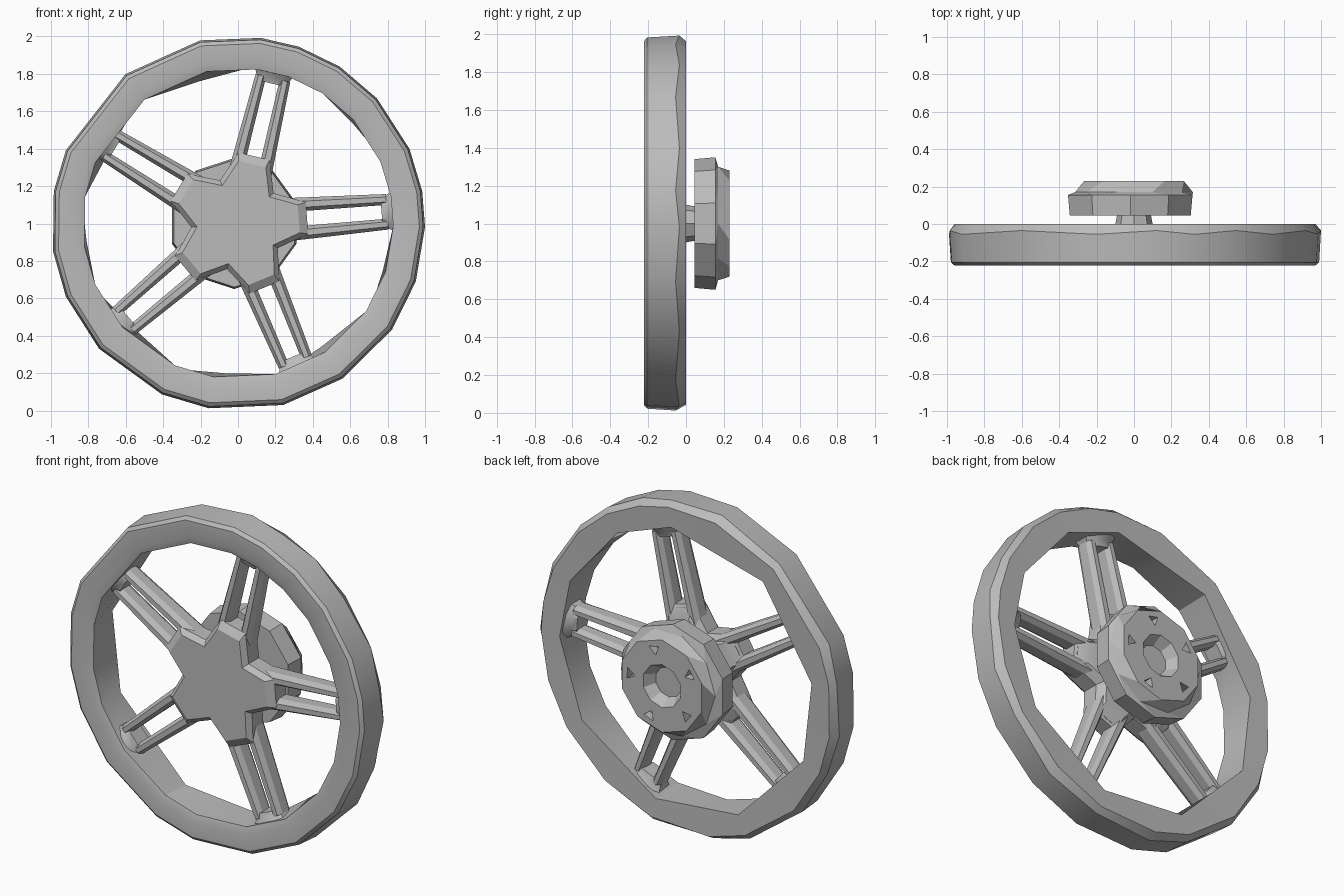
import bpy, bmesh, math
from math import radians, sin, cos

if "Cube" in bpy.data.objects:
    bpy.data.objects.remove(bpy.data.objects["Cube"], do_unlink=True)

metal = bpy.data.materials.new("plain grey metal")
metal.use_nodes = True
GREY = (0.5, 0.5, 0.5, 1)
metal.diffuse_color = GREY
metal.node_tree.nodes["Principled BSDF"].inputs["Base Color"].default_value = GREY
SPOKES = [4.5 + 72 * k for k in range(5)]


def polar(r, deg, y, side=0):
    """Point at radius r on a spoke direction, shifted sideways."""
    a = radians(deg)
    return (r * cos(a) - side * sin(a), y, 1 + r * sin(a) + side * cos(a))


def loft(name, rings, closed=False, smooth=30):
    """Skin a list of equal-sized point rings, capping the ends if open."""
    bm = bmesh.new()
    vr = [[bm.verts.new(p) for p in ring] for ring in rings]
    n = len(vr[0])
    pairs = list(zip(vr, vr[1:])) + ([(vr[-1], vr[0])] if closed else [])
    for a, b in pairs:
        for i in range(n):
            j = (i + 1) % n
            bm.faces.new((a[i], a[j], b[j], b[i]))
    if not closed:
        bm.faces.new(vr[0])
        bm.faces.new(vr[-1])
    bmesh.ops.recalc_face_normals(bm, faces=bm.faces)
    mesh = bpy.data.meshes.new(name)
    bm.to_mesh(mesh)
    bm.free()
    ob = bpy.data.objects.new(name, mesh)
    bpy.context.collection.objects.link(ob)
    mesh.materials.append(metal)
    bpy.ops.object.select_all(action='DESELECT')
    ob.select_set(True)
    bpy.context.view_layer.objects.active = ob
    if smooth:
        bpy.ops.object.shade_smooth_by_angle(angle=radians(smooth))
    return ob


# Rim: unevenly faceted hoop, coarser on its inner back edge
ANGLES = [-1, 10, 23.5, 42, 57, 71, 83, 101.7, 127, 157, 170, 188.5,
          203, 222, 246, 261, 284, 304, 325.5, 342]


def hoop(r, y, wobble=0):
    return [polar(r, a, y - wobble * (i % 2)) for i, a in enumerate(ANGLES)]


inner_back = hoop(0.85, -0.005)
for i in range(1, len(ANGLES), 2):
    a, b = inner_back[i - 1], inner_back[(i + 1) % len(ANGLES)]
    inner_back[i] = tuple((p + q) / 2 for p, q in zip(a, b))
loft("rim", [hoop(0.83, -0.21), hoop(0.87, -0.222), hoop(0.97, -0.222),
             hoop(0.99, -0.205), hoop(1.0, -0.035, 0.02),
             hoop(0.97, 0), inner_back], closed=True)

# Front hub: five-armed star plate tapering towards the back
def star(scale, y):
    pts = []
    for a in SPOKES:
        pts += [polar(0.37 * scale, a, y, s * scale) for s in (-0.085, 0.085)]
        pts.append(polar(0.25 * scale, a + 36, y))
    return pts


loft("front_hub", [star(0.88, -0.2), star(1, -0.17), star(1, -0.07), star(0.8, -0.03)])

# Spokes: paired chamfered bars with a slot between, flared at the rim
def section(r, deg, mid, half, front, back):
    c = half * 0.45
    outline = [(-half, back - 0.03), (-half, front + 0.03), (-c, front),
               (c, front), (half, front + 0.03), (half, back - 0.03),
               (c, back), (-c, back)]
    return [polar(r, deg, y, mid + t) for t, y in outline]


for k, a in enumerate(SPOKES, 1):
    for label, s in (("right", -1), ("left", 1)):
        loft(f"spoke_{k}_{label}_bar",
             [section(0.25, a, s * 0.078, 0.038, -0.17, -0.04),
              section(0.8, a, s * 0.066, 0.029, -0.165, -0.05)])
    loft(f"spoke_{k}_root", [section(0.22, a, 0, 0.09, -0.185, -0.04),
                             section(0.355, a, 0, 0.06, -0.155, -0.06)])
    loft(f"spoke_{k}_foot", [section(0.77, a, 0, 0.08, -0.16, -0.055),
                             section(0.8, a, 0, 0.09, -0.17, -0.045),
                             section(0.85, a, 0, 0.115, -0.2, -0.02)])


# Stem joining the front hub to the rear hub
def ring(r, y, n, turn=0, dx=0):
    return [(p[0] + dx, p[1], p[2]) for p in
            (polar(r, 360 * i / n + turn, y) for i in range(n))]


loft("stem", [ring(0.11, -0.06, 8), ring(0.085, 0.08, 8)])

# Rear hub: faceted drum with a stepped cap and a sunken centre
rear = loft("rear_hub", [ring(0.34, 0.045, 10, 18, -0.02), ring(0.35, 0.155, 10, 18, -0.02),
                         ring(0.315, 0.17, 10, 36), ring(0.28, 0.23, 10, 18),
                         ring(0.13, 0.23, 10, 18), ring(0.09, 0.165, 10, 18)], smooth=0)

# Triangular bolt pockets cut in the rear hub
for a in SPOKES:
    cutter = loft("pocket_cutter", [[polar(0.18, a, y), polar(0.235, a + 8, y),
                                     polar(0.235, a - 8, y)] for y in (0.18, 0.26)], smooth=0)
    cutter.hide_render = True
    cut = rear.modifiers.new("pocket", 'BOOLEAN')
    cut.operation = 'DIFFERENCE'
    cut.solver = 'EXACT'
    cut.object = cutter
    bpy.context.view_layer.objects.active = rear
    bpy.ops.object.modifier_apply(modifier=cut.name)
    bpy.data.objects.remove(cutter, do_unlink=True)
